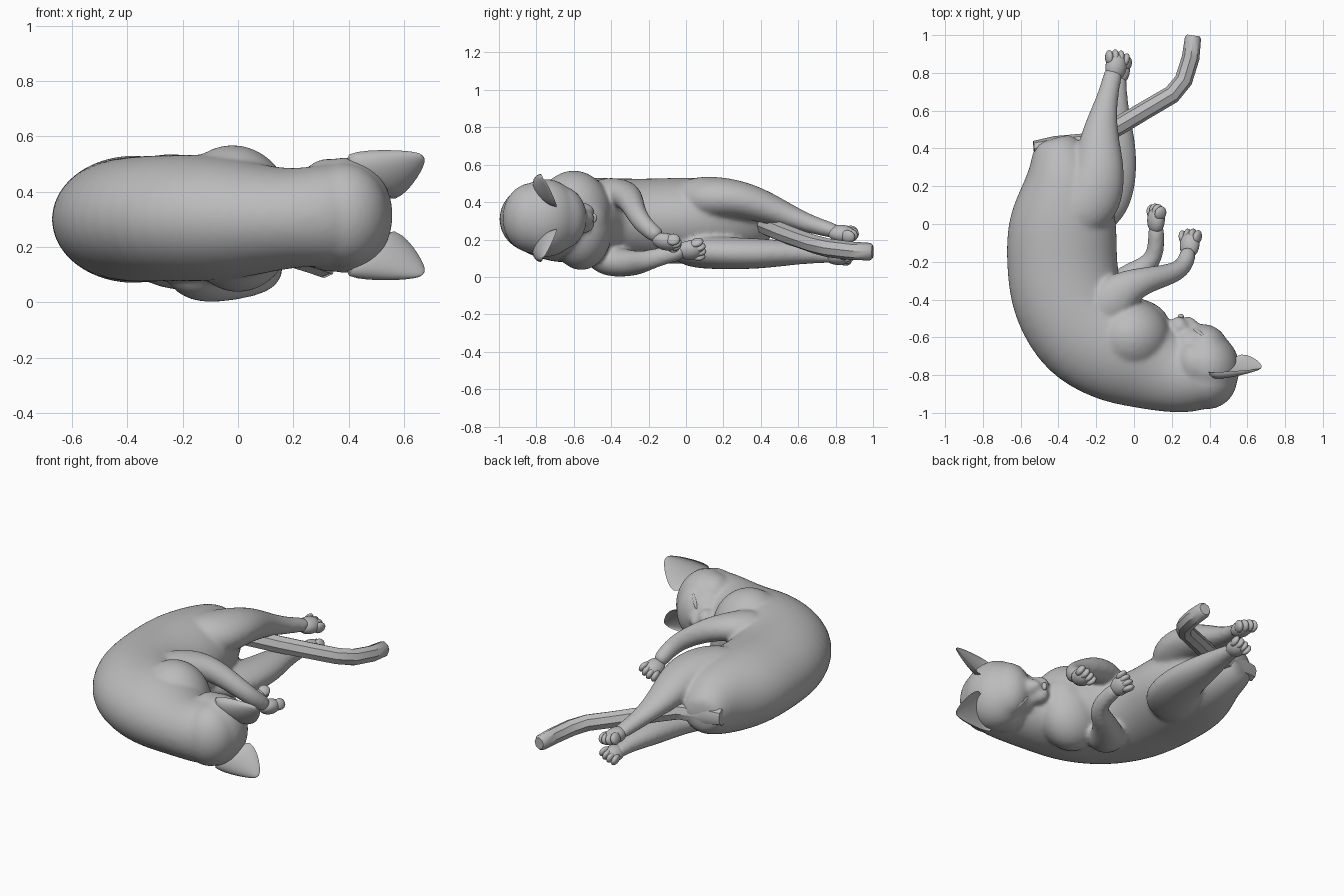
import bpy, bmesh, math
from mathutils import Vector, Matrix

if "Cube" in bpy.data.objects:
    bpy.data.objects.remove(bpy.data.objects["Cube"])

fur = bpy.data.materials.new("grey_fur")
fur.diffuse_color = (0.5, 0.5, 0.5, 1)
fur.use_nodes = True
fur.node_tree.nodes["Principled BSDF"].inputs["Base Color"].default_value = fur.diffuse_color
MID = 0.315          # height of the head's symmetry plane


def finish(name, bm, subdiv=0, angle=60):
    bmesh.ops.recalc_face_normals(bm, faces=bm.faces[:])
    me = bpy.data.meshes.new(name)
    bm.to_mesh(me)
    bm.free()
    ob = bpy.data.objects.new(name, me)
    bpy.context.collection.objects.link(ob)
    me.materials.append(fur)
    if subdiv:
        m = ob.modifiers.new("smooth", 'SUBSURF')
        m.levels = m.render_levels = subdiv
    bpy.ops.object.select_all(action='DESELECT')
    ob.select_set(True)
    bpy.context.view_layer.objects.active = ob
    bpy.ops.object.shade_smooth_by_angle(angle=math.radians(angle))
    return ob


def skin(bm, rings):
    """Bridge equal rings of points and cap both ends."""
    vs = [[bm.verts.new(p) for p in r] for r in rings]
    n = len(vs[0])
    for a, b in zip(vs, vs[1:]):
        for i in range(n):
            bm.faces.new((a[i], a[(i + 1) % n], b[(i + 1) % n], b[i]))
    bm.faces.new(vs[0])
    bm.faces.new(vs[-1])


def tube(bm, stations, sides=12, grow=1.05):
    """Stations are x, y, z, sideways radius, upward radius."""
    pts = [Vector(s[:3]) for s in stations]
    rings = []
    for i, s in enumerate(stations):
        t = (pts[min(i + 1, len(pts) - 1)] - pts[max(i - 1, 0)]).normalized()
        side = t.cross(Vector((0, 0, 1))).normalized()
        up = side.cross(t)
        rings.append([pts[i] + grow * (side * s[3] * math.cos(a) + up * s[4] * math.sin(a))
                      for a in [2 * math.pi * k / sides for k in range(sides)]])
    skin(bm, rings)


def ball(bm, c, axes, size):
    """Ellipsoid with given axis directions and radii."""
    rot = Matrix(axes).transposed().to_4x4()
    bmesh.ops.create_uvsphere(bm, u_segments=20, v_segments=12, radius=1,
                              matrix=Matrix.Translation(c) @ rot @ Matrix.Diagonal((*size, 1)))


def paw(name, wrist, direction, spread, size=1.0):
    """Rounded pad with four toes fanned across the front."""
    d = Vector(direction).normalized()
    s = Vector(spread)
    s = (s - d * s.dot(d)).normalized()
    n = d.cross(s)
    w = Vector(wrist)
    bm = bmesh.new()
    ball(bm, w + d * .03 * size, (d, s, n), (.07 * size, .052 * size, .042 * size))
    for k in (-1.5, -.5, .5, 1.5):
        td = (d + s * k * .12).normalized()
        ts = n.cross(td)
        c = w + d * (.08 - .008 * abs(k)) * size + s * k * .027 * size
        ball(bm, c, (td, ts, n), (.036 * size, .019 * size, .032 * size))
    finish(name, bm)


body = bmesh.new()
# Curled torso, from rump round to the nape
tube(body, [
    (-.43, .455, .29, .085, .08), (-.42, .42, .29, .12, .12), (-.385, .32, .30, .17, .18),
    (-.365, .18, .30, .235, .215), (-.38, 0, .30, .285, .228), (-.385, -.2, .30, .285, .218),
    (-.36, -.4, .30, .295, .222), (-.26, -.57, .305, .30, .222), (-.06, -.67, .305, .29, .225),
    (.09, -.745, .30, .24, .19), (.22, -.80, .305, .2, .17), (.34, -.805, .315, .188, .185),
    (.43, -.80, .315, .15, .17)], sides=16)

# Shoulders, chest and nape
upright = ((1, 0, 0), (0, 1, 0), (0, 0, 1))
ball(body, (-.02, -.60, .335), upright, (.22, .21, .235))
ball(body, (.0, -.56, .255), upright, (.20, .17, .22))
ball(body, (.06, -.57, .3), upright, (.14, .16, .17))
ball(body, (.385, -.82, MID), upright, (.165, .165, .19))

# Hind legs
tube(body, [
    (-.37, -.06, .40, .06, .06), (-.31, .02, .41, .14, .12), (-.22, .14, .42, .17, .12),
    (-.18, .28, .42, .135, .1), (-.185, .42, .375, .112, .088), (-.17, .55, .325, .08, .062),
    (-.14, .67, .28, .056, .048), (-.12, .76, .255, .05, .042), (-.1, .83, .235, .05, .035)])
tube(body, [
    (-.34, -.06, .18, .06, .06), (-.27, .02, .15, .14, .1), (-.16, .14, .13, .16, .088),
    (-.11, .28, .125, .13, .085), (-.1, .43, .125, .11, .078), (-.1, .57, .128, .08, .064),
    (-.09, .68, .122, .055, .05), (-.085, .76, .115, .045, .04), (-.08, .83, .105, .045, .035)])

# Front legs
tube(body, [
    (-.2, -.5, .42, .1, .08), (-.13, -.42, .45, .13, .085), (-.05, -.34, .45, .10, .075),
    (.05, -.3, .42, .072, .07), (.16, -.275, .36, .058, .058), (.245, -.245, .30, .052, .054),
    (.28, -.19, .245, .047, .048), (.29, -.13, .205, .042, .042)])
tube(body, [
    (-.2, -.5, .15, .1, .08), (-.15, -.42, .09, .11, .09), (-.09, -.34, .073, .09, .075),
    (0, -.26, .075, .065, .065), (.08, -.215, .085, .054, .056), (.115, -.15, .105, .046, .05),
    (.118, -.07, .125, .043, .046), (.115, 0, .14, .045, .04)])

# Head axes: nose direction, crown direction, and left-right along z
nose_dir = Vector((-.4, .917, 0)).normalized()
crown = Vector((nose_dir.y, -nose_dir.x, 0))
axes = (nose_dir, crown, Vector((0, 0, 1)))


def at(f, c, s):
    """Point on the head: forward, crownward, sideways."""
    return Vector((.385, -.75, MID)) + nose_dir * f + crown * c + axes[2] * s


# Skull, brow, cheeks, muzzle and chin
ball(body, at(0, 0, 0), axes, (.195, .175, .21))
ball(body, at(.08, .03, 0), axes, (.14, .125, .17))
ball(body, at(.11, -.04, 0), axes, (.13, .12, .14))
ball(body, at(.17, .0, 0), axes, (.115, .06, .055))
ball(body, at(.21, -.095, 0), axes, (.06, .04, .06))
for s in (-1, 1):
    ball(body, at(.24, -.05, s * .033), axes, (.065, .05, .05))
    ball(body, at(.03, -.05, s * .09), axes, (.13, .11, .115))

# Fuse torso, legs and head into one smooth skin
cat = finish("body", body, 2)
m = cat.modifiers.new("fuse", 'REMESH')
m.mode, m.voxel_size, m.use_smooth_shade = 'VOXEL', .012, True
m = cat.modifiers.new("soften", 'SMOOTH')
m.factor, m.iterations = .5, 10

paw("upper_hind_paw", (-.1, .80, .235), (.15, 1, -.1), (1, 0, -.3), 1.1)
paw("lower_hind_paw", (-.075, .78, .11), (.05, 1, -.05), (1, 0, .4), 1.02)
paw("upper_front_paw", (.292, -.14, .195), (.08, 1, -.2), (1, 0, .5), 1.05)
paw("lower_front_paw", (.115, -.01, .14), (.05, 1, .1), (.6, 0, 1), 1.05)

# Tail, faceted with a blunt tip and a wide root
tail = bmesh.new()
tube(tail, [
    (-.53, .40, .295, .04, .05), (-.42, .41, .29, .055, .06), (-.25, .43, .275, .052, .055),
    (-.08, .52, .235, .05, .052), (.08, .615, .20, .049, .05), (.2, .685, .175, .049, .05),
    (.262, .76, .155, .048, .05), (.3, .88, .14, .047, .049),
    (.312, .985, .135, .043, .047), (.314, .998, .135, .034, .036)], sides=8, grow=1)
finish("tail", tail, 0, 40)

# Nose
bm = bmesh.new()
ball(bm, at(.292, -.022, 0), axes, (.016, .016, .024))
finish("nose", bm)

# Closed eyelids and cupped ears, mirrored across the head
for s, label in ((1, "upper"), (-1, "lower")):
    bm = bmesh.new()
    tilt = (axes[2] * s + crown * .45 - nose_dir * .75).normalized()
    out = (nose_dir + axes[2] * s * .75).normalized()
    ball(bm, at(.178, .03, s * .1), (tilt, out, tilt.cross(out)), (.05, .012, .012))
    finish(label + "_eyelid", bm)

    base, tip = Vector((.45, -.765, .125 * s)), Vector((.668, -.765, .215 * s))
    wide, back = Vector((.088, .05, -.085 * s)), Vector((0, -.08, 0))
    rings = []
    for t, w in ((0, 1.05), (.3, .95), (.55, .74), (.8, .45), (.95, .22), (1, .08)):
        c = base.lerp(tip, t) + Vector((0, 0, MID))
        ring = []
        for k in range(16):
            a = 2 * math.pi * k / 16
            depth = math.sin(a) if k <= 8 else -.6 * math.sin(a)
            ring.append(c + w * (wide * math.cos(a) + back * (depth - .45)))
        rings.append(ring)
    bm = bmesh.new()
    skin(bm, rings)
    finish(label + "_ear", bm, 1)
